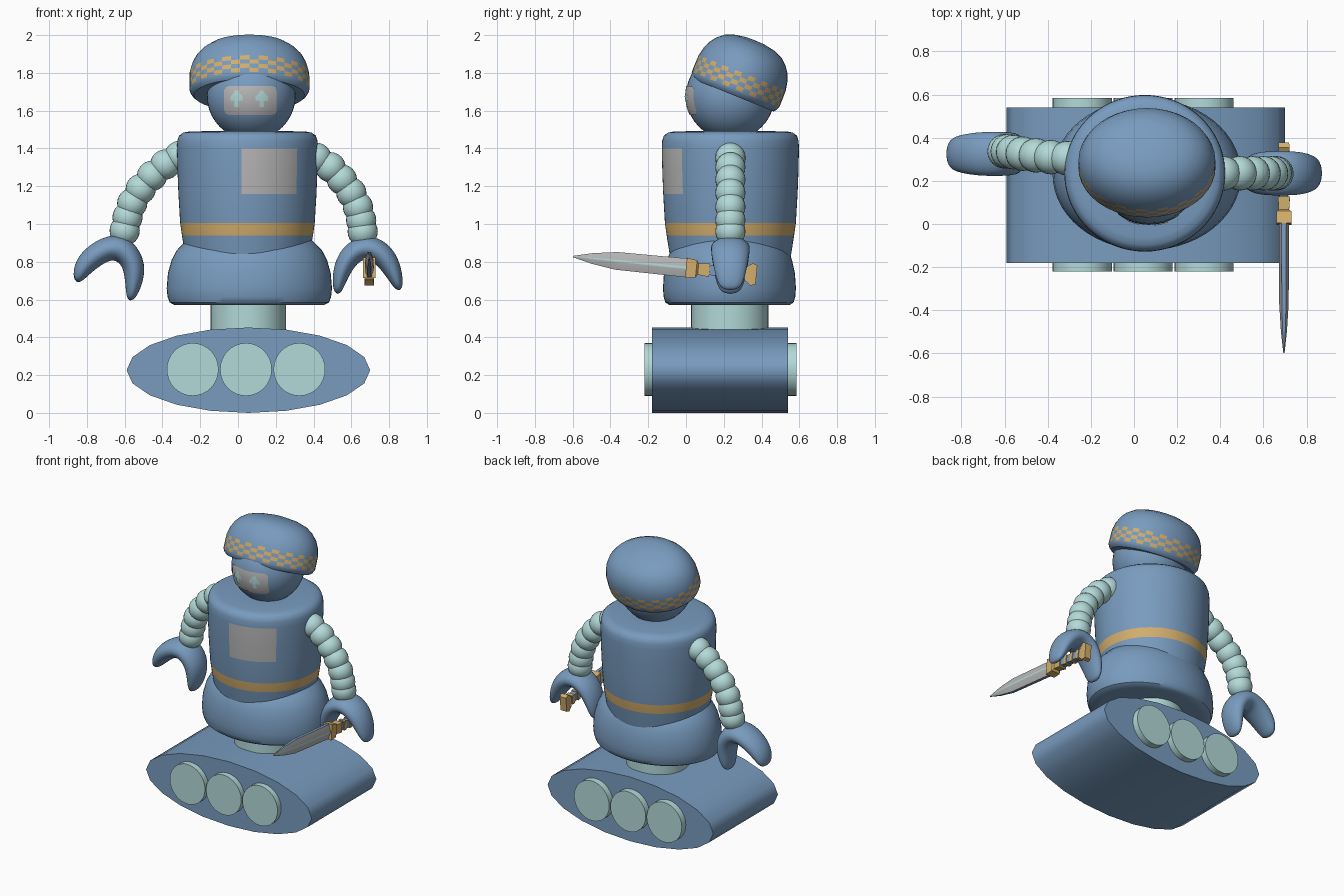
import bpy, bmesh, math
from math import sin, cos, pi, radians
from mathutils import Vector, Matrix

if "Cube" in bpy.data.objects:
    bpy.data.objects.remove(bpy.data.objects["Cube"], do_unlink=True)


def material(name, rgb):
    m = bpy.data.materials.new(name)
    m.use_nodes = True
    m.diffuse_color = (*rgb, 1)
    m.node_tree.nodes["Principled BSDF"].inputs["Base Color"].default_value = (*rgb, 1)
    return m


BLUE = material("steel blue", (0.19, 0.33, 0.52))
TEAL = material("pale teal", (0.45, 0.70, 0.69))
GOLD = material("gold", (0.65, 0.42, 0.15))
GREY = material("light grey", (0.48, 0.47, 0.47))


def finish(name, bm, mats, angle=40, closed=True):
    if closed:
        bmesh.ops.recalc_face_normals(bm, faces=bm.faces)
    me = bpy.data.meshes.new(name)
    bm.to_mesh(me)
    bm.free()
    ob = bpy.data.objects.new(name, me)
    bpy.context.collection.objects.link(ob)
    for m in mats:
        me.materials.append(m)
    bpy.ops.object.select_all(action='DESELECT')
    ob.select_set(True)
    bpy.context.view_layer.objects.active = ob
    bpy.ops.object.shade_smooth_by_angle(angle=radians(angle))
    return ob


def loft(name, rings, mats, rule=lambda i, j: 0, angle=40, closed=True):
    """Skin a list of rings; rule(row, column) picks the material."""
    bm = bmesh.new()
    vs = [[bm.verts.new(p) for p in ring] for ring in rings]
    n = len(vs[0])
    for i in range(len(vs) - 1):
        for j in range(n if closed else n - 1):
            k = (j + 1) % n
            f = bm.faces.new((vs[i][j], vs[i][k], vs[i + 1][k], vs[i + 1][j]))
            f.material_index = rule(i, j)
    if closed:
        bm.faces.new(vs[0])
        bm.faces.new(vs[-1])
    return finish(name, bm, mats, angle, closed)


def revolve(name, profile, rx, ry, centre, n, mats, rule=lambda i, j: 0, tilt=0):
    """Elliptical lathe of (height, radius factor); column 0 starts at the front."""
    M = Matrix.Translation(centre) @ Matrix.Rotation(tilt, 4, 'X')
    rings = [[M @ Vector((rx * r * sin(2 * pi * j / n), -ry * r * cos(2 * pi * j / n), z))
              for j in range(n)] for z, r in profile]
    return loft(name, rings, mats, rule)


def drum(name, x, z, rx, rz, y0, y1, n, mat, angle):
    rings = [[(x + rx * cos(2 * pi * j / n), y, z + rz * sin(2 * pi * j / n))
              for j in range(n)] for y in (y0, y1)]
    loft(name, rings, [mat], angle=angle)


def ball(name, centre, r, mat, seg=32):
    bm = bmesh.new()
    bmesh.ops.create_uvsphere(bm, u_segments=seg, v_segments=seg // 2, radius=r,
                              matrix=Matrix.Translation(centre))
    finish(name, bm, [mat])


# Track base and wheels
drum("track_base", 0.055, 0.226, 0.645, 0.226, -0.18, 0.54, 20, BLUE, 60)
for i, x in enumerate((-0.24, 0.042, 0.325)):
    drum(f"front_wheel_{i}", x, 0.23, 0.137, 0.14, -0.22, -0.17, 32, TEAL, 40)
    drum(f"back_wheel_{i}", x, 0.23, 0.137, 0.14, 0.53, 0.585, 32, TEAL, 40)

# Waist post and hips
revolve("waist_post", [(0.4, 1), (0.62, 1)], 0.2, 0.205, (0.055, 0.232, 0), 40, [TEAL])
revolve("hips", [(0.57, 0.8), (0.572, 0.91), (0.585, 0.965), (0.615, 0.99), (0.66, 1), (0.74, 0.985),
                 (0.81, 0.94), (0.86, 0.88), (0.91, 0.77), (0.93, 0.68)],
        0.4375, 0.352, (0.06, 0.23, 0), 56, [BLUE])

# Torso with painted belt and chest panel
torso = [(0.78, 0.86), (0.86, 0.895), (0.94, 0.93), (1.005, 0.955), (1.16, 0.98), (1.28, 0.993),
         (1.4, 1), (1.44, 0.995), (1.468, 0.97), (1.484, 0.91), (1.49, 0.82), (1.492, 0.5)]


def torso_paint(i, j):
    z = torso[i][0]
    if z == 0.94:
        return 1
    return 2 if 1.1 < z < 1.35 and (j < 9 or j == 71) else 0


revolve("torso", torso, 0.373, 0.363, (0.05, 0.235, 0), 72, [BLUE, GOLD, GREY], torso_paint)

# Head
HEAD, R = Vector((0.07, 0.235, 1.68)), 0.235
ball("head", HEAD, R, BLUE, 40)


def face_plate(name, cx, rows, mat, lift, cols=12):
    """Thin plate wrapped on the head, from (height, half width) rows."""
    rings = []
    for z, w in rows:
        xs = [cx + w * (2 * j / cols - 1) for j in range(cols + 1)]
        rings.append([(x, HEAD.y - math.sqrt((R + lift) ** 2 - (x - HEAD.x) ** 2 - (z - HEAD.z) ** 2), z)
                      for x in xs])
    loft(name, rings, [mat], closed=False)


face_plate("visor", 0.066, [(1.578, 0.115), (1.584, 0.13), (1.6, 0.139), (1.63, 0.14), (1.66, 0.14),
                            (1.69, 0.14), (1.71, 0.139), (1.724, 0.13), (1.73, 0.115)], GREY, 0.004)
for side, x in (("right", -0.008), ("left", 0.126)):
    face_plate(side + "_eye", x, [(1.62, 0.012), (1.652, 0.012), (1.653, 0.033), (1.676, 0.033),
                                  (1.69, 0.016), (1.706, 0.01)], TEAL, 0.008, 4)

# Tilted hat with a chequered band of four rows
band = [0.032 + 0.024 * i for i in range(5)]
hat = [(0.0, 0.75), (0, 0.92), (0.012, 0.965)] + [(z, 1 - 0.9 * (z - 0.06) ** 2) for z in band] + [
    (0.175, 0.955), (0.215, 0.89), (0.25, 0.79), (0.28, 0.65), (0.3, 0.45), (0.311, 0.2), (0.312, 0.05)]
revolve("hat", hat, 0.318, 0.25, (0.06, 0.25, 1.682), 40, [BLUE, GOLD],
        lambda i, j: 1 if 3 <= i < 7 and (i + j) % 2 else 0, radians(-22))

# Arms made of overlapping balls
arms = {"right": [(-0.31, 0.305, 1.36), (-0.385, 0.31, 1.315), (-0.455, 0.318, 1.255),
                  (-0.515, 0.326, 1.185), (-0.56, 0.333, 1.11), (-0.585, 0.337, 1.035), (-0.6, 0.337, 0.965)],
        "left": [(0.415, 0.235, 1.35), (0.49, 0.235, 1.3), (0.55, 0.235, 1.235), (0.6, 0.235, 1.165),
                 (0.635, 0.235, 1.09), (0.652, 0.235, 1.02), (0.66, 0.235, 0.96)]}
for side, points in arms.items():
    for i, p in enumerate(points):
        ball(f"{side}_arm_ball_{i}", p, 0.08, TEAL, 24)


def claw(name, y, path):
    """Curved hand swept along (x, z, half width, half depth)."""
    rings = []
    for i, (x, z, w, d) in enumerate(path):
        a, b = path[max(i - 1, 0)], path[min(i + 1, len(path) - 1)]
        t = Vector((b[0] - a[0], 0, b[1] - a[1])).normalized()
        side = Vector((-t.z, 0, t.x))
        rings.append([Vector((x, y, z)) + side * w * cos(k * pi / 5) + Vector((0, d * sin(k * pi / 5), 0))
                      for k in range(10)])
    ob = loft(name, rings, [BLUE], angle=180)
    ob.modifiers.new("smooth", 'SUBSURF').levels = 2
    ob.modifiers["smooth"].render_levels = 2


# Hands
claw("right_hand", 0.325, [(-0.855, 0.69, 0.02, 0.06), (-0.825, 0.775, 0.06, 0.09), (-0.73, 0.86, 0.07, 0.108),
                           (-0.625, 0.888, 0.085, 0.11), (-0.548, 0.8, 0.07, 0.105), (-0.548, 0.69, 0.052, 0.09),
                           (-0.572, 0.59, 0.02, 0.06)])
claw("left_hand", 0.235, [(0.525, 0.625, 0.02, 0.06), (0.538, 0.73, 0.048, 0.09), (0.588, 0.84, 0.065, 0.108),
                          (0.68, 0.888, 0.075, 0.11), (0.768, 0.845, 0.07, 0.108), (0.825, 0.75, 0.052, 0.09),
                          (0.857, 0.645, 0.02, 0.06)])

# Sword, built along its own axis and then tilted
SWORD = Matrix.Translation((0.695, 0, 0.768)) @ Matrix.Rotation(radians(-5.7), 4, 'X')


def sword_part(name, sections, mat):
    rings = [[(sx * w, y, sz * h) for sx, sz in ((1, 1), (-1, 1), (-1, -1), (1, -1))] for y, w, h in sections]
    loft(name, rings, [mat], angle=20).matrix_world = SWORD


blade = []
for y, w, h in ((-0.6, 0.003, 0.004), (-0.5, 0.014, 0.028), (-0.37, 0.022, 0.047), (0.01, 0.024, 0.05)):
    e, r = w * 0.45, h * 0.13
    blade.append([(w, y, -r), (w, y, r), (e, y, h), (-e, y, h), (-w, y, r), (-w, y, -r), (-e, y, -h), (e, y, -h)])
# teal ridge, grey flats, blue edges
loft("sword_blade", blade, [GREY, TEAL, BLUE], lambda i, j: (1, 0, 2, 0)[j % 4], 20).matrix_world = SWORD
sword_part("sword_guard", [(0, 0.034, 0.054), (0.055, 0.034, 0.045), (0.065, 0.024, 0.03), (0.125, 0.028, 0.036)], GOLD)
sword_part("sword_grip", [(0.1, 0.02, 0.026), (0.34, 0.02, 0.026)], BLUE)
for i, y in enumerate((0.16, 0.22, 0.28)):
    sword_part(f"sword_grip_band_{i}", [(y, 0.024, 0.031), (y + 0.025, 0.024, 0.031)], GOLD)
sword_part("sword_pommel", [(0.315, 0.022, 0.035), (0.35, 0.026, 0.06), (0.375, 0.024, 0.05)], GOLD)
